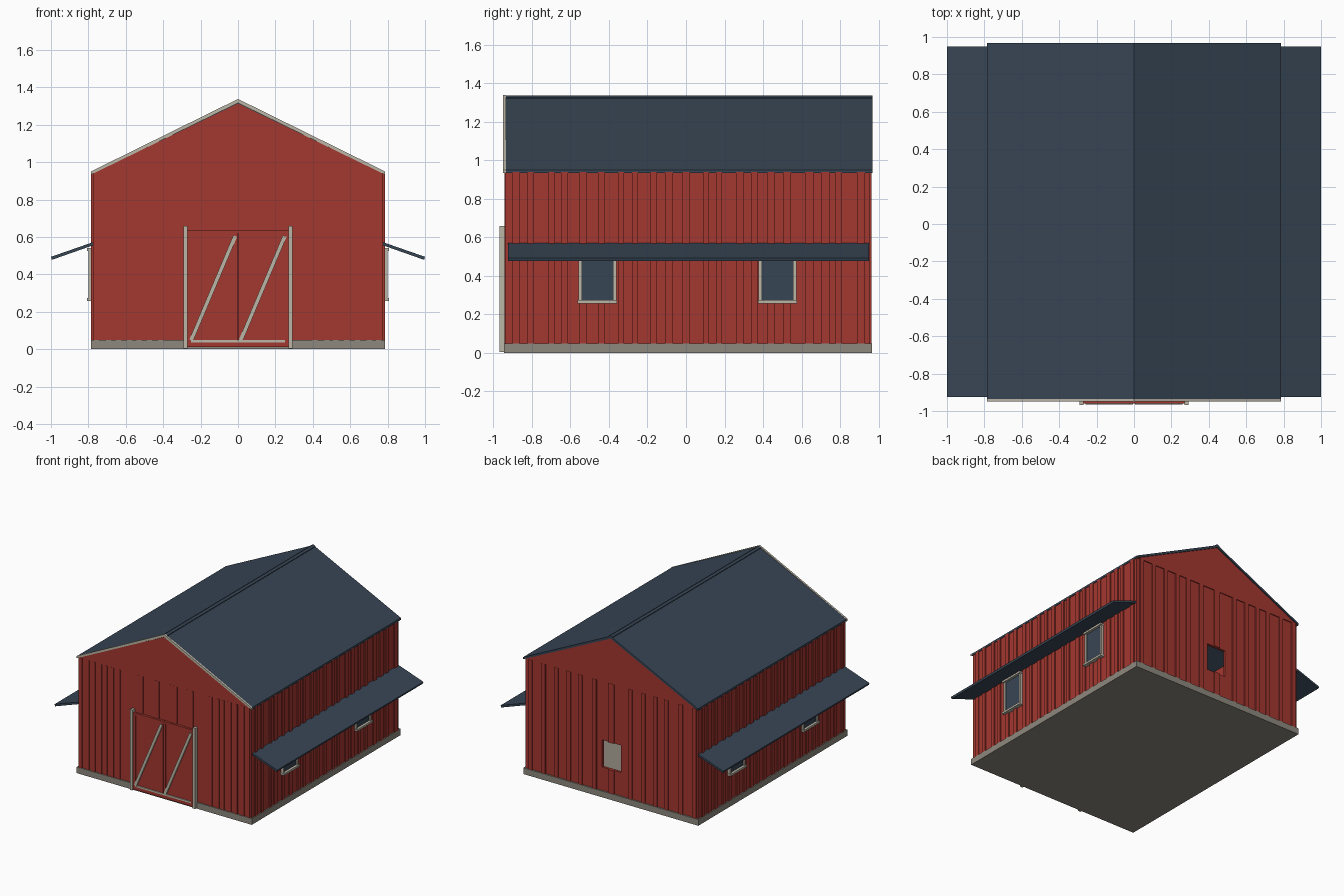
import bpy, bmesh, math, random
from mathutils import Vector

if "Cube" in bpy.data.objects:
    bpy.data.objects.remove(bpy.data.objects["Cube"])

random.seed(4)


def material(name, rgb):
    m = bpy.data.materials.new(name)
    m.diffuse_color = (*rgb, 1)
    m.use_nodes = True
    m.node_tree.nodes["Principled BSDF"].inputs["Base Color"].default_value = m.diffuse_color
    return m


RED = material("barn red", (0.37, 0.038, 0.029))
NAVY = material("slate blue", (0.039, 0.060, 0.090))
TRIM = material("off white", (0.50, 0.47, 0.385))
GREY = material("concrete grey", (0.27, 0.25, 0.21))


def finish(name, bm, mat):
    bmesh.ops.recalc_face_normals(bm, faces=bm.faces)
    me = bpy.data.meshes.new(name)
    bm.to_mesh(me)
    bm.free()
    me.materials.append(mat)
    ob = bpy.data.objects.new(name, me)
    bpy.context.collection.objects.link(ob)
    return ob


def boxes(name, mat, spans):
    """One object from boxes given as (x0, x1, y0, y1, z0, z1)."""
    bm = bmesh.new()
    for x0, x1, y0, y1, z0, z1 in spans:
        vs = bmesh.ops.create_cube(bm, size=1)["verts"]
        for v in vs:
            v.co = Vector((x0 + (v.co.x + .5) * (x1 - x0),
                           y0 + (v.co.y + .5) * (y1 - y0),
                           z0 + (v.co.z + .5) * (z1 - z0)))
    return finish(name, bm, mat)


def prism(name, mat, pts, y0, y1):
    """Extrude an x-z outline along y."""
    bm = bmesh.new()
    f = bm.faces.new([bm.verts.new((x, y0, z)) for x, z in pts])
    ext = bmesh.ops.extrude_face_region(bm, geom=[f])["geom"]
    for v in ext:
        if isinstance(v, bmesh.types.BMVert):
            v.co.y = y1
    return finish(name, bm, mat)


def bar(name, mat, a, b, width, y0, y1):
    """Straight bar between two x-z points."""
    a, b = Vector(a), Vector(b)
    d = (b - a).normalized() * width / 2
    n = Vector((-d.y, d.x))
    return prism(name, mat, [a - n, b - n, b + n, a + n], y0, y1)


EAVE, W = 0.94, 0.776
YF, YB = -0.936, 0.953

# Foundation slab
boxes("foundation", GREY, [(-.786, .786, -.946, .965, 0, .05)])

# Walls; the back one has an open window
boxes("front_wall", RED, [(-W, W, YF, YF + .02, .05, EAVE)])
boxes("back_wall", RED, [
    (-W, -.085, YB - .02, YB, .05, EAVE), (.085, W, YB - .02, YB, .05, EAVE),
    (-.085, .085, YB - .02, YB, .05, .24), (-.085, .085, YB - .02, YB, .46, EAVE)])
for s, side in ((-1, "left"), (1, "right")):
    xs = sorted((s * W, s * (W - .02)))
    boxes(side + "_wall", RED, [(*xs, YF + .02, YB - .02, .05, EAVE)])

# Gables
for end, y0, y1 in (("front", -.942, -.922), ("back", .94, .96)):
    prism(end + "_gable", RED, [(-W, EAVE), (W, EAVE), (0, 1.313)], y0, y1)

# Side battens, unevenly spaced
for s, side in ((-1, "left"), (1, "right")):
    spans = []
    xs = sorted((s * (W - .002), s * (W + .009)))
    for i in range(21):
        y = -.885 + i * .089 + random.uniform(-.014, .014)
        w = random.uniform(.014, .022)
        spans.append((*xs, y - w, y + w, .05, EAVE))
    boxes(side + "_battens", RED, spans)

# End battens, tight toward the corners and wide in the middle
front, back = [], []
for s in (-1, 1):
    for i in range(7):
        x = s * (.755 - i * .057) + random.uniform(-.006, .006)
        front.append((x - .014, x + .014, -.943, YF + .002, .05, EAVE))
    for i in range(6):
        x = s * (.735 - i * .115) + random.uniform(-.012, .012)
        back.append((x - .018, x + .018, YB - .002, .962, .05, EAVE))
for x in (-.225, -.08, .08, .225):
    front.append((x - .032, x + .032, -.943, YF + .002, .05, EAVE))
for z0, z1 in ((.05, .24), (.46, EAVE)):
    back.append((-.025, .025, YB - .002, .962, z0, z1))
boxes("front_battens", RED, front)
boxes("back_battens", RED, back)

# Roof slopes, front barge trim and side awnings
for s, side in ((-1, "left"), (1, "right")):
    prism(side + "_roof", NAVY,
          [(0, 1.31), (s * .785, .933), (s * .785, .95), (0, 1.33)], -.936, .968)
    prism(side + "_barge_trim", TRIM,
          [(0, 1.316), (s * .787, .933), (s * .787, .95), (0, 1.338)], -.95, -.935)
    prism(side + "_awning", NAVY,
          [(s * .776, .555), (s * .776, .572), (s, .494), (s * .995, .478)], -.925, .95)

# Ridge cap
prism("ridge_cap", NAVY, [(-.018, 1.318), (0, 1.327), (.018, 1.318),
                          (.018, 1.327), (0, 1.336), (-.018, 1.327)], -.935, .968)

# Side windows: glass plate, frame and projecting head and sill
for s, side in ((-1, "left"), (1, "right")):
    for y, place in ((-.46, "front"), (.475, "back")):
        def span(inner, outer, y0, y1, z0, z1):
            return (*sorted((s * inner, s * outer)), y + y0, y + y1, z0, z1)
        boxes(f"{side}_{place}_window_glass", NAVY,
              [span(.78, .788, -.085, .085, .27, .53)])
        boxes(f"{side}_{place}_window_frame", TRIM, [
            span(.776, .798, -.098, -.08, .265, .535),
            span(.776, .798, .08, .098, .265, .535),
            span(.776, .808, -.102, .102, .258, .274),
            span(.776, .808, -.102, .102, .525, .54)])

# Double door with red frame rails, pale posts and diagonal braces
boxes("door_panels", RED, [(-.27, -.003, -.953, -.938, .012, .635),
                           (.003, .27, -.953, -.938, .012, .635)])
rails = [(-.27, .27, -.959, -.952, .618, .635), (-.27, .27, -.959, -.952, .012, .036)]
for x in (-.26, -.012, .012, .26):
    rails.append((x - .01, x + .01, -.959, -.952, .036, .618))
boxes("door_rails", RED, rails)
boxes("door_sill_strip", TRIM, [(-.25, .25, -.961, -.952, .037, .05)])
boxes("door_posts", TRIM, [(-.292, -.271, -.968, -.936, .005, .658),
                           (.271, .292, -.968, -.936, .005, .658)])
for x, side in ((-.25, "left"), (.015, "right")):
    bar(side + "_door_brace", TRIM, (x, .048), (x + .235, .605), .022, -.965, -.952)
